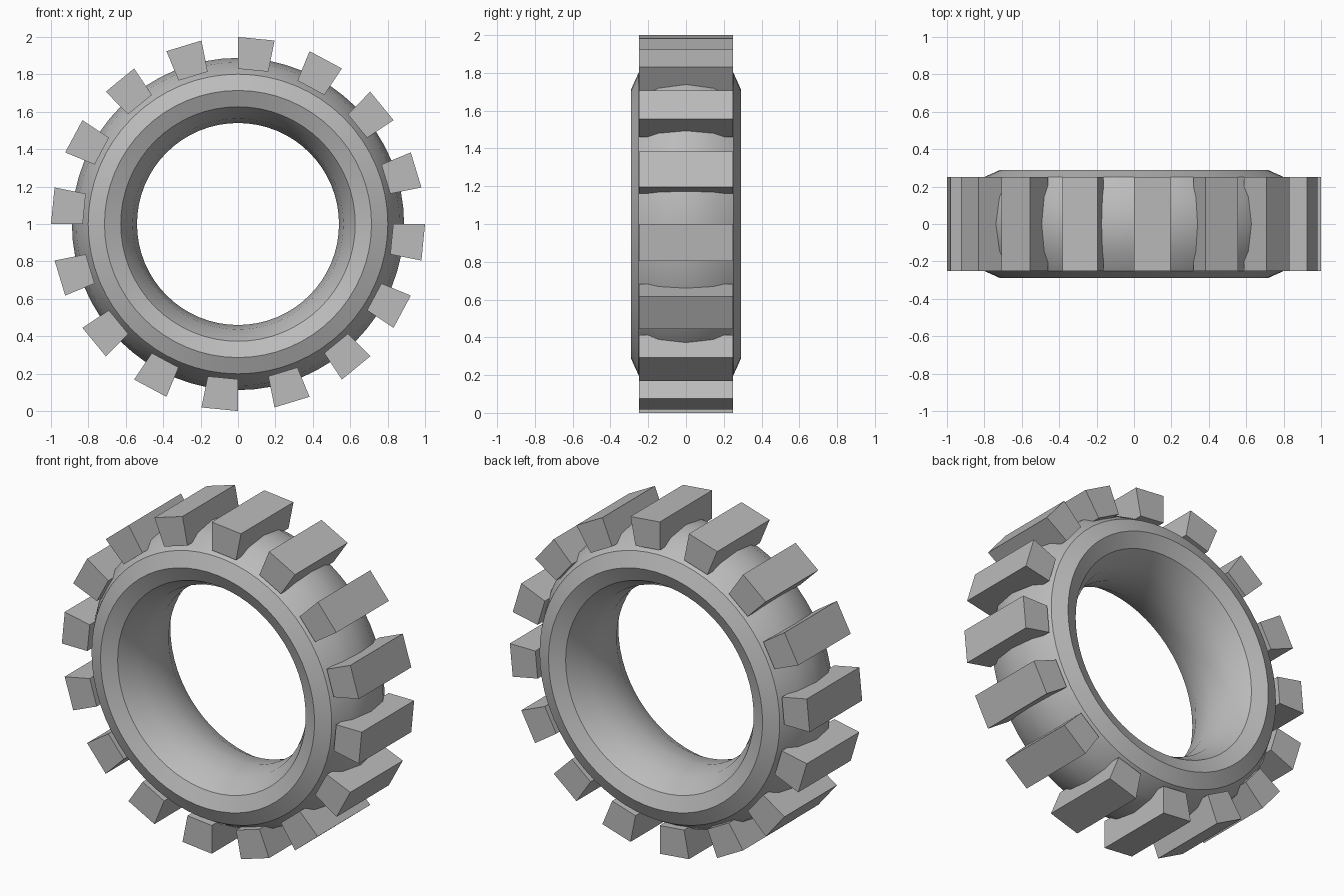
import bpy, bmesh, math
from math import cos, sin, pi

if "Cube" in bpy.data.objects:
    bpy.data.objects.remove(bpy.data.objects["Cube"])

grey = bpy.data.materials.new("rubber grey")
grey.diffuse_color = (0.5, 0.5, 0.5, 1)
grey.use_nodes = True
grey.node_tree.nodes["Principled BSDF"].inputs["Base Color"].default_value = grey.diffuse_color


def finish(name, bm):
    bmesh.ops.recalc_face_normals(bm, faces=bm.faces)
    me = bpy.data.meshes.new(name)
    bm.to_mesh(me)
    bm.free()
    me.materials.append(grey)
    ob = bpy.data.objects.new(name, me)
    bpy.context.collection.objects.link(ob)
    ob.location.z = 1.0
    return ob


# Tyre body: twelve-sided oval section swept round the y axis
MAJOR, MINOR = 64, 12
bm = bmesh.new()
rings = []
for i in range(MAJOR):
    a = 2 * pi * i / MAJOR
    ring = []
    for j in range(MINOR):
        t = 2 * pi * j / MINOR
        r = 0.714 + 0.174 * cos(t)
        ring.append(bm.verts.new((r * cos(a), 0.29 * sin(t), r * sin(a))))
    rings.append(ring)
for i in range(MAJOR):
    p, q = rings[i], rings[(i + 1) % MAJOR]
    for j in range(MINOR):
        k = (j + 1) % MINOR
        bm.faces.new((p[j], p[k], q[k], q[j]))
body = finish("tyre_body", bm)
bpy.context.view_layer.objects.active = body
body.select_set(True)
bpy.ops.object.shade_smooth_by_angle(angle=math.radians(30))

# Tread lugs: every other segment of a 32-sided band, as closed wedges
bm = bmesh.new()
for i in range(16):
    ends = []
    for y in (-0.25, 0.25):
        ends.append([bm.verts.new((r * cos(a), y, r * sin(a)))
                     for r, s in ((0.83, -1), (1.0, -1), (1.0, 0), (0.83, 0))
                     for a in [(2 * i + s) * pi / 16]])
    front, back = ends
    bm.faces.new(front)
    bm.faces.new(back[::-1])
    for j in range(4):
        k = (j + 1) % 4
        bm.faces.new((front[j], back[j], back[k], front[k]))
finish("tread_lugs", bm)
